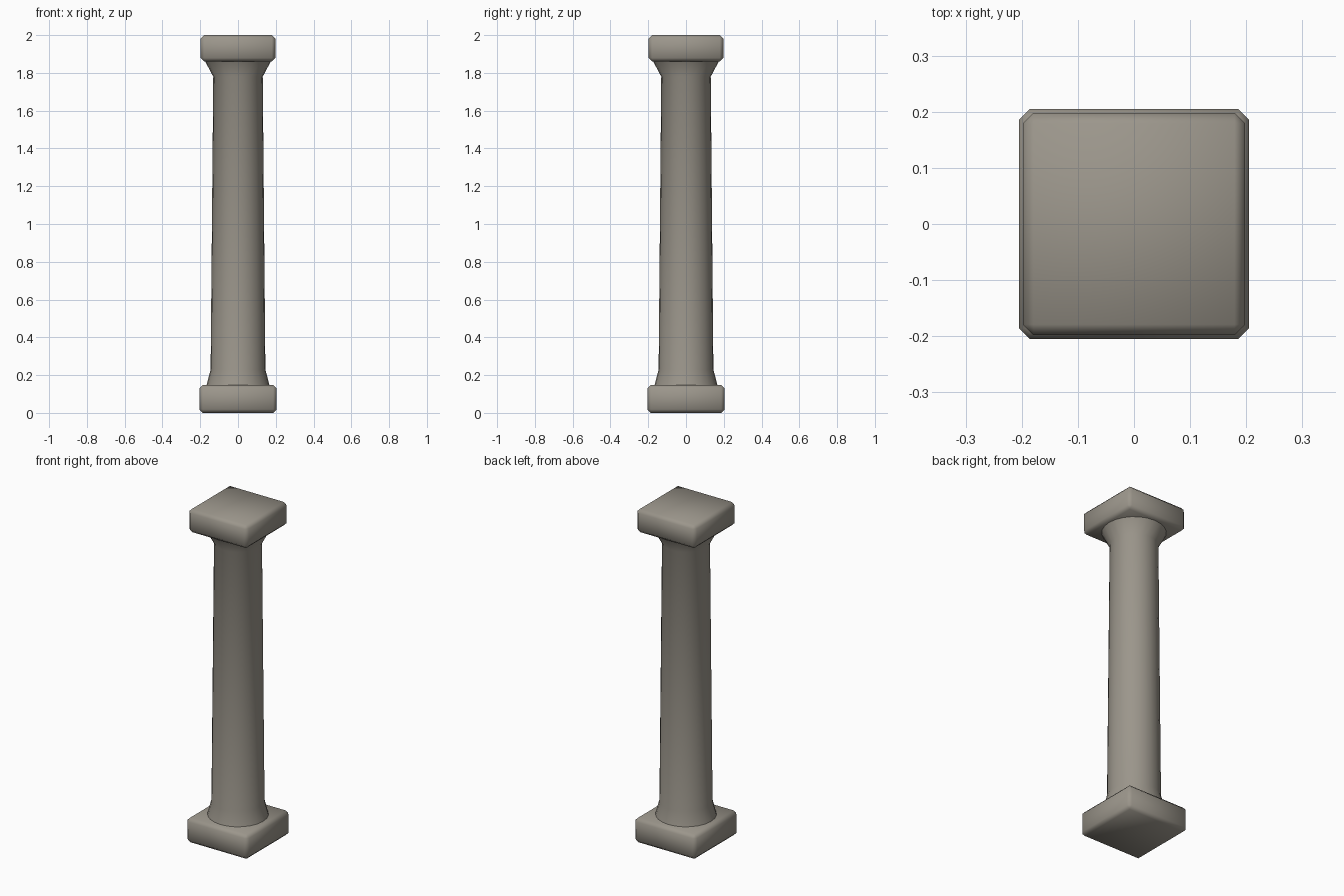
import bpy, bmesh, math

if "Cube" in bpy.data.objects:
    bpy.data.objects.remove(bpy.data.objects["Cube"])

stone = bpy.data.materials.new("warm grey stone")
stone.diffuse_color = (0.33, 0.305, 0.26, 1)
stone.use_nodes = True
stone.node_tree.nodes["Principled BSDF"].inputs["Base Color"].default_value = stone.diffuse_color


def finish(bm, name, angle):
    bmesh.ops.recalc_face_normals(bm, faces=bm.faces)
    mesh = bpy.data.meshes.new(name)
    bm.to_mesh(mesh)
    bm.free()
    mesh.materials.append(stone)
    obj = bpy.data.objects.new(name, mesh)
    bpy.context.collection.objects.link(obj)
    bpy.ops.object.select_all(action='DESELECT')
    obj.select_set(True)
    bpy.context.view_layer.objects.active = obj
    bpy.ops.object.shade_smooth_by_angle(angle=math.radians(angle))
    return obj


def slab(name, half, z0, z1, bevel):
    bm = bmesh.new()
    bmesh.ops.create_cube(bm, size=1)
    for v in bm.verts:
        v.co.x *= 2 * half
        v.co.y *= 2 * half
        v.co.z = z0 if v.co.z < 0 else z1
    bmesh.ops.bevel(bm, geom=bm.edges[:], offset=bevel, segments=1,
                    affect='EDGES', profile=0.5)
    return finish(bm, name, 50)


def turned(name, profile, sides):
    bm = bmesh.new()
    rings = []
    for r, z in profile:
        rings.append([bm.verts.new((r * math.cos(2 * math.pi * i / sides),
                                    r * math.sin(2 * math.pi * i / sides), z))
                      for i in range(sides)])
    for a, b in zip(rings, rings[1:]):
        for i in range(sides):
            j = (i + 1) % sides
            bm.faces.new((a[i], a[j], b[j], b[i]))
    bm.faces.new(rings[0])
    bm.faces.new(rings[-1])
    return finish(bm, name, 30)


# Square plinth and capital block with chamfered edges
slab("plinth", 0.205, 0.0, 0.148, 0.019)
slab("capital_block", 0.198, 1.86, 2.0, 0.019)

# Tapered round shaft with flared foot and neck
turned("shaft", [(0.167, 0.145), (0.145, 0.23), (0.131, 1.78), (0.175, 1.863)], 24)
